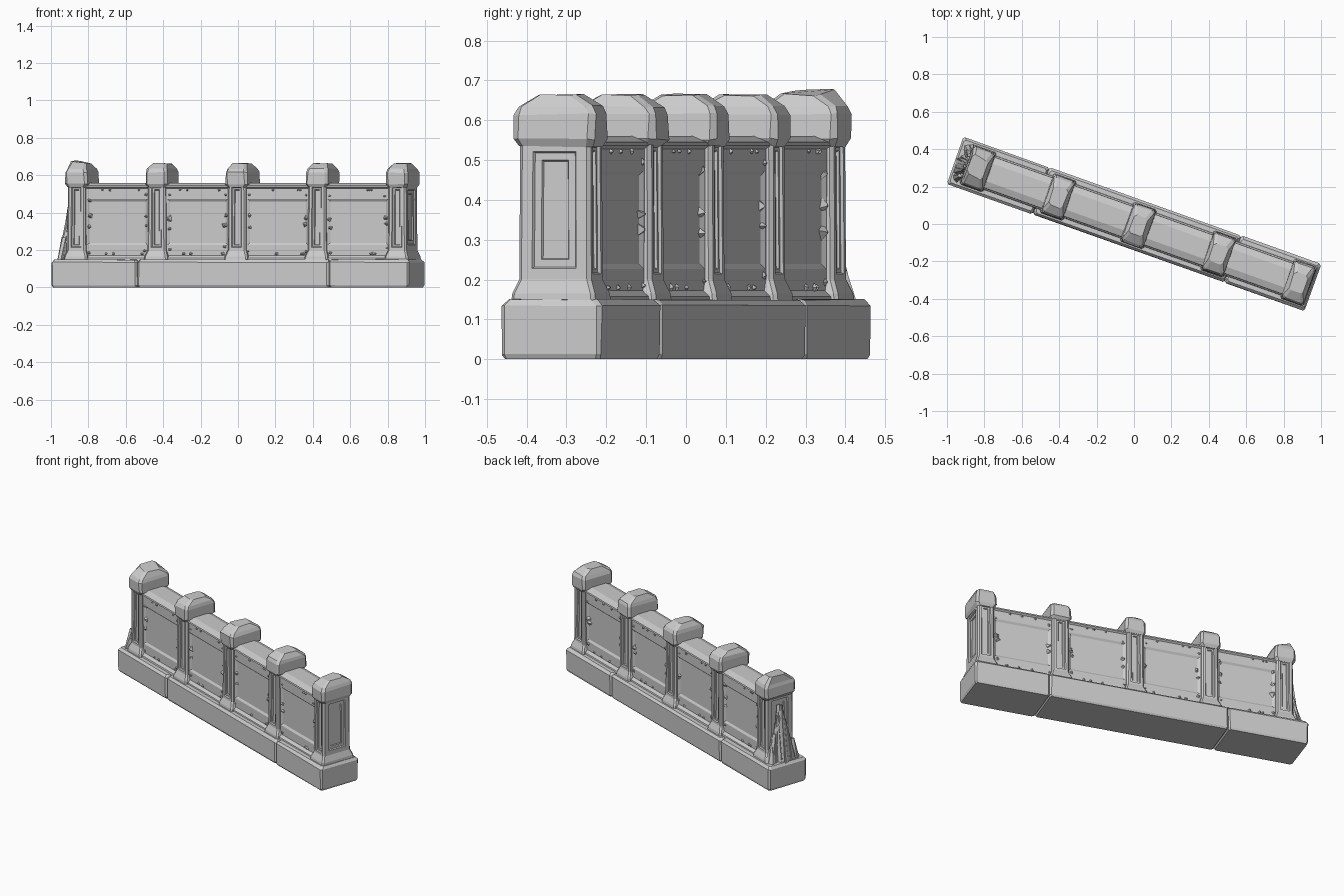
import bpy, bmesh, math, random
from mathutils import Vector, Matrix

random.seed(4)
if "Cube" in bpy.data.objects:
    bpy.data.objects.remove(bpy.data.objects["Cube"])

TURN = math.radians(-19.6)      # the wall runs diagonally across the plot
LENGTH, DEPTH = 1.015, 0.133    # half sizes of the base
PITCH, FIRST = 0.455, -0.885    # pillar spacing and first pillar

stone = bpy.data.materials.new("grey_stone")
stone.use_nodes = True
GREY = (0.6, 0.6, 0.6, 1)
stone.diffuse_color = GREY
stone.node_tree.nodes["Principled BSDF"].inputs["Base Color"].default_value = GREY


def finish(bm, name):
    bmesh.ops.recalc_face_normals(bm, faces=bm.faces)
    mesh = bpy.data.meshes.new(name)
    bm.to_mesh(mesh)
    bm.free()
    mesh.materials.append(stone)
    obj = bpy.data.objects.new(name, mesh)
    obj.rotation_euler.z = TURN
    bpy.context.collection.objects.link(obj)
    return obj


def loft(sections, u, corner, jitter=0.0):
    """Stack chamfered rectangles given as (height, half length, half depth)."""
    bm = bmesh.new()
    rings = []
    for z, a, b in sections:
        c = corner
        outline = [(a, c - b), (a, b - c), (a - c, b), (c - a, b),
                   (-a, b - c), (-a, c - b), (c - a, -b), (a - c, -b)]
        rings.append([bm.verts.new((u + x + random.uniform(-jitter, jitter),
                                    y + random.uniform(-jitter, jitter),
                                    z + random.uniform(-jitter, jitter) * (z > 0)))
                      for x, y in outline])
    for low, high in zip(rings, rings[1:]):
        for i in range(8):
            j = (i + 1) % 8
            bm.faces.new((low[i], low[j], high[j], high[i]))
    bm.faces.new(rings[0][::-1])
    bm.faces.new(rings[-1])
    bmesh.ops.recalc_face_normals(bm, faces=bm.faces)
    return bm


def recess(bm, faces, steps):
    """Sink a stepped panel into each face."""
    for thickness, depth in steps:
        bmesh.ops.inset_individual(bm, faces=faces, thickness=thickness,
                                   depth=-depth, use_even_offset=True)


def chip(bm, place, size, out):
    """Broken stone flake: a flattened four sided spike."""
    made = bmesh.ops.create_cone(bm, cap_ends=True, segments=4, radius1=1,
                                 radius2=0.15, depth=1)["verts"]
    grow = Matrix.Diagonal((size * random.uniform(0.6, 1.2),
                            size * random.uniform(0.6, 1.2), 0.016, 1))
    spin = Matrix.Rotation(random.uniform(0, 3), 4, 'Z')
    face = Matrix.Rotation(-out * math.pi / 2, 4, 'X')
    bmesh.ops.transform(bm, verts=made,
                        matrix=Matrix.Translation(place) @ face @ grow @ spin)


# Base made of three long blocks
joints = [-LENGTH, -0.528, 0.56, LENGTH]
for i, (start, end) in enumerate(zip(joints, joints[1:])):
    a, m = (end - start) / 2, (start + end) / 2
    bm = loft([(0, a - 0.006, DEPTH - 0.006), (0.012, a, DEPTH),
               (0.135, a, DEPTH), (0.15, a - 0.01, DEPTH - 0.014)],
              m, 0.01, 0.002)
    finish(bm, f"base_block_{i + 1}")

pillars = [FIRST + PITCH * i for i in range(5)]

# Wall bays with sunken panels, sloped coping and chipped edges
for i, (left, right) in enumerate(zip(pillars, pillars[1:])):
    a, m = (right - left) / 2, (left + right) / 2
    bm = loft([(0.14, a, 0.098), (0.158, a, 0.094), (0.172, a, 0.078),
               (0.528, a, 0.078), (0.536, a, 0.088), (0.545, a, 0.086),
               (0.56, a, 0.05)], m, 0.002)
    panels = [f for f in bm.faces
              if abs(f.normal.y) > 0.9 and f.calc_area() > 0.1]
    recess(bm, panels, [(0.055, 0.0), (0.012, 0.008)])
    finish(bm, f"wall_bay_{i + 1}")

    bm = bmesh.new()
    for out in (-1, 1):
        for side in (-1, 1):
            for z in (0.2, 0.33, 0.37, 0.48):
                spot = Vector((m + side * (a - random.uniform(0.06, 0.075)),
                               out * 0.076, z + random.uniform(-0.02, 0.02)))
                chip(bm, spot, random.uniform(0.014, 0.026), out)
        for k in range(3):
            x = m + random.uniform(-0.13, 0.13)
            chip(bm, Vector((x, out * 0.077, 0.522)), 0.016, out)
            chip(bm, Vector((x + 0.02, out * 0.077, 0.18)), 0.02, out)
    finish(bm, f"wall_chips_{i + 1}")

# Pillars with flared feet, stepped niches and faceted caps
for i, u in enumerate(pillars):
    bm = loft([(0.14, 0.067, 0.113), (0.165, 0.065, 0.11), (0.2, 0.052, 0.096),
               (0.55, 0.05, 0.094)], u, 0.009)
    tall = [f for f in bm.faces if f.calc_area() > 0.02 and abs(f.normal.z) < 0.3]
    for f in tall:
        wide = 2.0 if abs(f.normal.x) > 0.7 else 1.0
        recess(bm, [f], [(0.014 * wide, 0), (0.004, 0.007),
                         (0.009 * wide, 0), (0.003, 0.006)])
    finish(bm, f"pillar_{i + 1}")

    bm = loft([(0.535, 0.052, 0.096), (0.553, 0.063, 0.107),
               (0.615, 0.062, 0.107), (0.635, 0.056, 0.097),
               (0.664, 0.04, 0.052)], u, 0.014, 0.003)
    if i == 0:                  # the weathered end cap has a raised broken lip
        for v in bm.verts:
            if v.co.z > 0.65 and v.co.x < u:
                v.co += Vector((-0.012, 0.012, 0.012))
    finish(bm, f"pillar_cap_{i + 1}")

# Crumbled shards heaped against the weathered end
bm = bmesh.new()
for k in range(22):
    side = random.uniform(-1, 1)
    tall = (1 - abs(side)) * 0.27 + random.uniform(0.06, 0.12)
    made = bmesh.ops.create_cone(bm, cap_ends=True, segments=5, depth=1,
                                 radius1=0.024, radius2=0.009)["verts"]
    for v in made:
        v.co.x += random.uniform(-0.006, 0.006)
        v.co.y += random.uniform(-0.006, 0.006)
    foot = Vector((pillars[0] - random.uniform(0.06, 0.088), side * 0.085,
                   0.14 + tall / 2))
    lean = (Matrix.Rotation(side * 0.15, 4, 'X')
            @ Matrix.Rotation(random.uniform(0.05, 0.14), 4, 'Y'))
    bmesh.ops.transform(bm, verts=made, matrix=Matrix.Translation(foot) @ lean
                        @ Matrix.Diagonal((1, 1, tall, 1)))
finish(bm, "end_shards")
